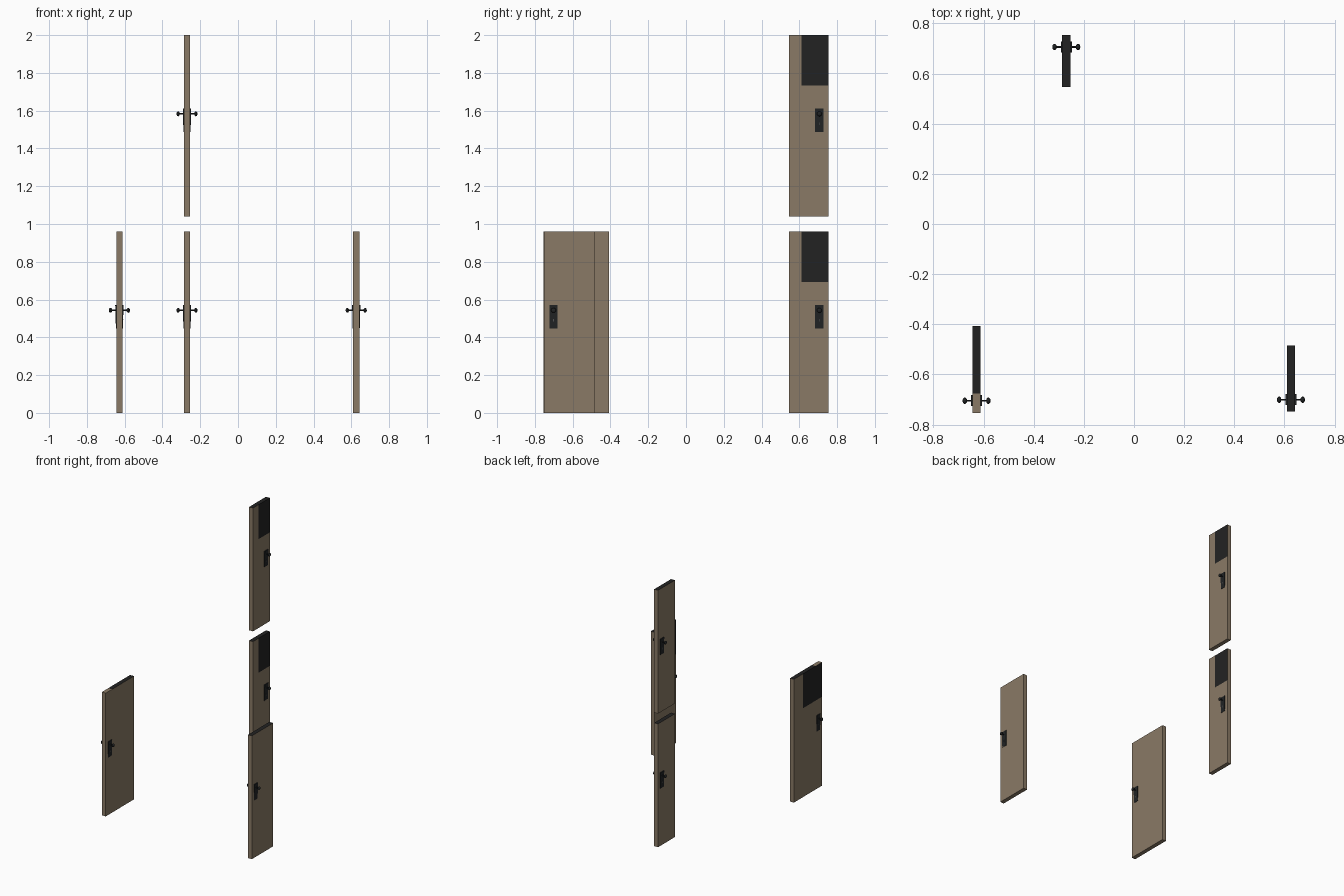
import bpy, bmesh, math
from mathutils import Matrix, Vector

if "Cube" in bpy.data.objects:
    bpy.data.objects.remove(bpy.data.objects["Cube"])


def material(name, rgb):
    m = bpy.data.materials.new(name)
    m.diffuse_color = (*rgb, 1)
    m.use_nodes = True
    m.node_tree.nodes["Principled BSDF"].inputs["Base Color"].default_value = m.diffuse_color
    return m


BROWN = material("weathered_brown", (0.254, 0.195, 0.133))
BLACK = material("charcoal", (0.0165, 0.0165, 0.0165))
IRON = material("dark_iron", (0.015, 0.017, 0.018))
GREY = material("keyhole_grey", (0.09, 0.09, 0.09))
T, H = 0.0165, 0.96          # half thickness, height


def finish(bm, name, mats, place):
    bmesh.ops.recalc_face_normals(bm, faces=bm.faces)
    bm.transform(place)
    me = bpy.data.meshes.new(name)
    bm.to_mesh(me)
    bm.free()
    for m in mats:
        me.materials.append(m)
    ob = bpy.data.objects.new(name, me)
    bpy.context.collection.objects.link(ob)
    return ob


def box(bm, lo, hi):
    lo, hi = Vector(lo), Vector(hi)
    return bmesh.ops.create_cube(bm, size=1, matrix=Matrix.Translation((lo + hi) / 2)
                                 @ Matrix.Diagonal((*(hi - lo), 1)))["verts"]


# Local frame: the knob end is y = 0, the leaf runs to -y, the stained face is +x
def door(label, width, place, knob_y, bare_top):
    patch_y, patch_z = -width * 0.68, 0.692
    bm = bmesh.new()
    box(bm, (-T, -width, 0), (T, 0, H))
    for co, no in (((0, patch_y, 0), (0, 1, 0)), ((0, 0, patch_z), (0, 0, 1)),
                   ((0, -bare_top, 0), (0, 1, 0))):
        if co[1] or co[2]:
            bmesh.ops.bisect_plane(bm, geom=bm.verts[:] + bm.edges[:] + bm.faces[:],
                                   plane_co=co, plane_no=no)
    bm.normal_update()
    for f in bm.faces:
        c = f.calc_center_median()
        dark_top = f.normal.z > 0.5 and c.y < -bare_top
        dark_face = f.normal.x > 0.5 and c.y > patch_y and c.z > patch_z
        f.material_index = int(dark_top or dark_face)
    finish(bm, label + "_door_panel", [BROWN, BLACK], place)

    for side, s in (("right", 1), ("left", -1)):
        # wedge shaped lock plate with keyhole
        bm = bmesh.new()
        for v in box(bm, (T - 0.004, knob_y - 0.022, 0.447), (T + 0.0055, knob_y + 0.022, 0.572)):
            if v.co.z < 0.5 and v.co.x > T:
                v.co.x = T + 0.002
        n = len(bm.faces)
        for v in box(bm, (T, knob_y - 0.002, 0.483), (T + 0.0055, knob_y + 0.002, 0.497)):
            if v.co.x > T + 0.001:
                v.co.x = T + 0.0025 + (v.co.z - 0.447) * 0.028 + 0.0002
        bm.faces.ensure_lookup_table()
        for f in bm.faces[n:]:
            f.material_index = 1
        mirror = place @ Matrix.Diagonal((s, 1, 1, 1))
        if s < 0:
            bmesh.ops.reverse_faces(bm, faces=bm.faces)
        ob = finish(bm, f"{label}_{side}_lock_plate", [IRON, GREY], mirror)
        if s < 0:
            ob.data.flip_normals()
        # knob on a thin spindle
        bm = bmesh.new()
        bmesh.ops.create_cone(bm, segments=8, radius1=0.0035, radius2=0.0035, depth=0.03,
                              cap_ends=True,
                              matrix=Matrix.Translation((s * 0.03, knob_y, 0.543))
                              @ Matrix.Rotation(math.pi / 2, 4, 'Y'))
        bmesh.ops.create_uvsphere(bm, u_segments=12, v_segments=8, radius=1,
                                  matrix=Matrix.Translation((s * 0.047, knob_y, 0.543))
                                  @ Matrix.Diagonal((0.009, 0.013, 0.013, 1)))
        finish(bm, f"{label}_{side}_knob", [IRON], place)


turn = Matrix.Rotation(math.pi, 4, 'Z')
door("wide", 0.347, Matrix.Translation((-0.628, -0.754, 0)) @ turn, -0.049, 0.078)
door("medium", 0.263, Matrix.Translation((0.626, -0.748, 0)) @ turn, -0.047, 0)
door("lower_narrow", 0.208, Matrix.Translation((-0.27, 0.754, 0)), -0.048, 0)
door("upper_narrow", 0.208, Matrix.Translation((-0.27, 0.754, 1.04)), -0.048, 0)
